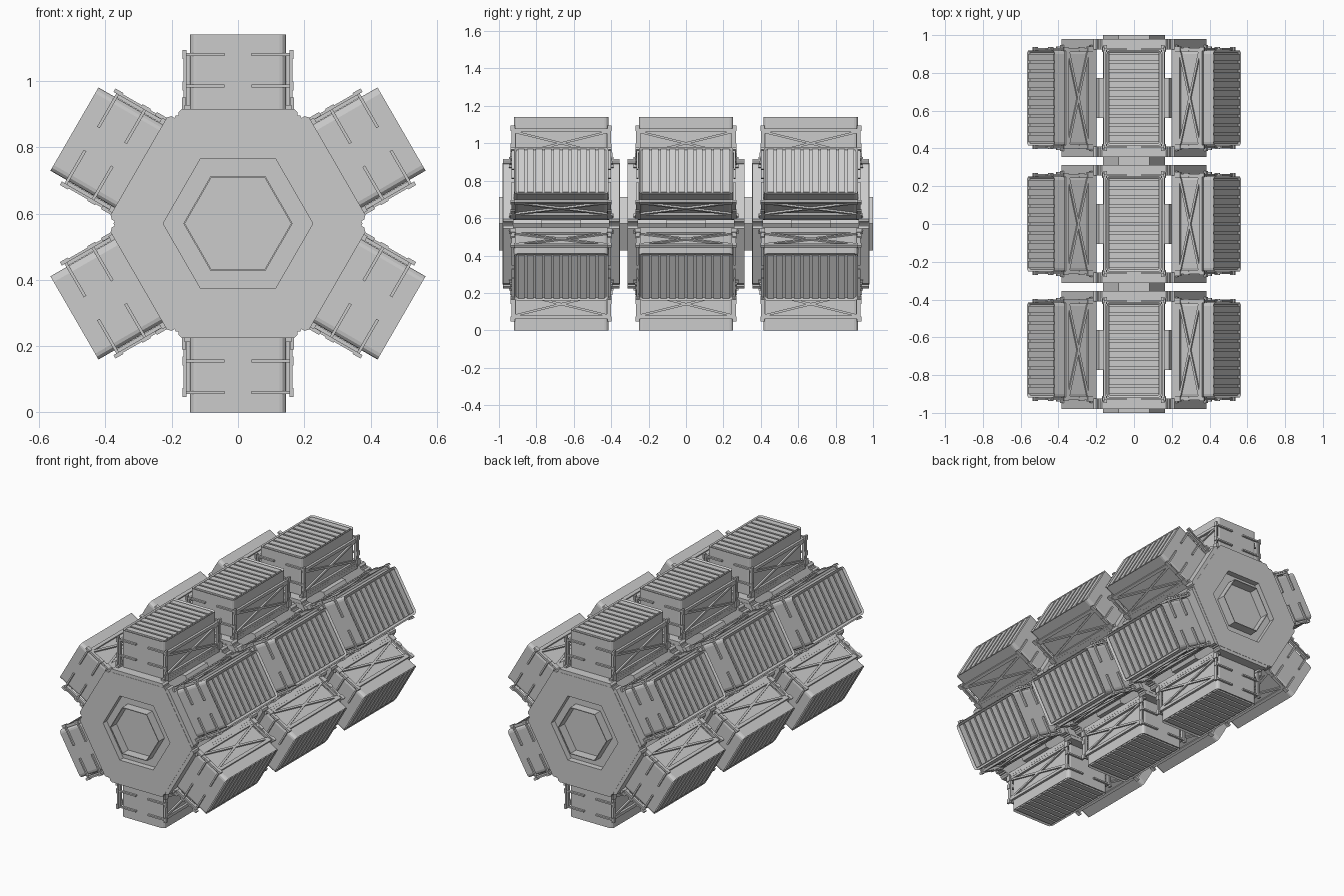
import bpy, bmesh, math
from mathutils import Matrix, Vector

if "Cube" in bpy.data.objects:
    bpy.data.objects.remove(bpy.data.objects["Cube"])

AXIS_Z = 0.57
MODULES = (-0.667, 0.0, 0.667)


def box(bm, c, s, rx=0.0):
    m = Matrix.Translation(c) @ Matrix.Rotation(rx, 4, 'X') @ Matrix.Diagonal((*s, 1))
    return bmesh.ops.create_cube(bm, size=1, matrix=m)['verts']


def bar(bm, u, p, q, thick, width):
    # bar in the plane x = u between (y, z) points p and q
    dy, dz = q[0] - p[0], q[1] - p[1]
    box(bm, (u, (p[0] + q[0]) / 2, (p[1] + q[1]) / 2),
        (thick, math.hypot(dy, dz), width), math.atan2(dz, dy))


def finish(bm, name):
    bmesh.ops.recalc_face_normals(bm, faces=bm.faces)
    me = bpy.data.meshes.new(name)
    bm.to_mesh(me)
    bm.free()
    return me


def place(me, name, matrix):
    ob = bpy.data.objects.new(name, me)
    bpy.context.collection.objects.link(ob)
    ob.matrix_world = matrix


def hex_lathe(profile, name):
    # six-sided turning of (radius, y) points around the long axis
    bm = bmesh.new()
    rings = []
    for r, y in profile:
        rings.append([bm.verts.new((r * math.cos(k * math.pi / 3), y, r * math.sin(k * math.pi / 3)))
                      for k in range(6)])
    for a, b in zip(rings, rings[1:]):
        for k in range(6):
            j = (k + 1) % 6
            bm.faces.new((a[k], a[j], b[j], b[k]))
    bm.faces.new(rings[0])
    bm.faces.new(rings[-1])
    return finish(bm, name)


def container():
    bm = bmesh.new()
    box(bm, (0, 0, 0.4575), (0.29, 0.505, 0.225))
    up = [e for e in bm.edges if abs(e.verts[0].co.z - e.verts[1].co.z) > 0.1]
    bmesh.ops.bevel(bm, geom=up, offset=0.02, segments=3, profile=0.5, affect='EDGES')
    bm.normal_update()
    # sunken lid with cross slats
    lid = [f for f in bm.faces if f.normal.z > 0.9]
    bmesh.ops.inset_region(bm, faces=lid, thickness=0.012, depth=0)
    for v in lid[0].verts:
        v.co.z -= 0.01
    for i in range(10):
        box(bm, (0, (i - 4.5) * 0.0475, 0.564), (0.264, 0.036, 0.01))
    return finish(bm, "container")


def tray():
    bm = bmesh.new()
    box(bm, (0, 0, 0.334), (0.325, 0.52, 0.022))
    for s in (-1, 1):
        # end flanges with clipped corners
        vs = box(bm, (0, s * 0.284, 0.334), (0.36, 0.055, 0.024))
        es = {e for v in vs for e in v.link_edges
              if abs(e.verts[0].co.y - e.verts[1].co.y) > 0.01 and e.verts[0].co.z > 0.334}
        bmesh.ops.bevel(bm, geom=list(es), offset=0.01, segments=1, affect='EDGES')
        box(bm, (s * 0.153, 0, 0.35), (0.018, 0.56, 0.016))
    return finish(bm, "tray")


def brace_frame():
    bm = bmesh.new()
    for s in (-1, 1):
        u = s * 0.154
        for z in (0.362, 0.5):
            box(bm, (u, 0, z), (0.014, 0.52, 0.018))
        for t in (-1, 1):
            box(bm, (u, t * 0.252, 0.43), (0.016, 0.016, 0.16))
            bar(bm, u, (-0.245, 0.43 - t * 0.06), (0.245, 0.43 + t * 0.06), 0.01, 0.012)
    return finish(bm, "brace_frame")


def end_clamps():
    bm = bmesh.new()
    for s in (-1, 1):
        for t in (-1, 1):
            y = t * 0.259
            for z in (0.415, 0.51):
                box(bm, (s * 0.1, y, z), (0.12, 0.012, 0.009))
                box(bm, (s * 0.162, y, z), (0.012, 0.022, 0.028))
            box(bm, (s * 0.16, y, 0.43), (0.008, 0.014, 0.165))
            box(bm, (s * 0.163, y, 0.36), (0.012, 0.03, 0.04))
    return finish(bm, "end_clamps")


# long hexagonal shaft, open at both ends
shaft = hex_lathe([(0.16, -0.945), (0.16, -1), (0.165, -1), (0.165, 1), (0.16, 1), (0.16, 0.945)], "shaft")
place(shaft, "shaft", Matrix.Translation((0, 0, AXIS_Z)))

# hub and end plates of each module
hub = hex_lathe([(0.1, -0.105), (0.37, -0.105), (0.37, 0.105), (0.1, 0.105)], "hub")
plate = hex_lathe([(0.1, -0.278), (0.226, -0.278), (0.226, -0.313),
                   (0.376, -0.313), (0.376, -0.258), (0.1, -0.258)], "end_plate")
parts = [container(), tray(), brace_frame(), end_clamps()]

for my in MODULES:
    base = Matrix.Translation((0, my, AXIS_Z))
    place(hub, "hub", base)
    for a in (0, math.pi):
        place(plate, "end_plate", base @ Matrix.Rotation(a, 4, 'Z'))
    # six cargo pods around the shaft
    for k in range(6):
        for me in parts:
            place(me, me.name, base @ Matrix.Rotation(k * math.pi / 3, 4, 'Y'))
